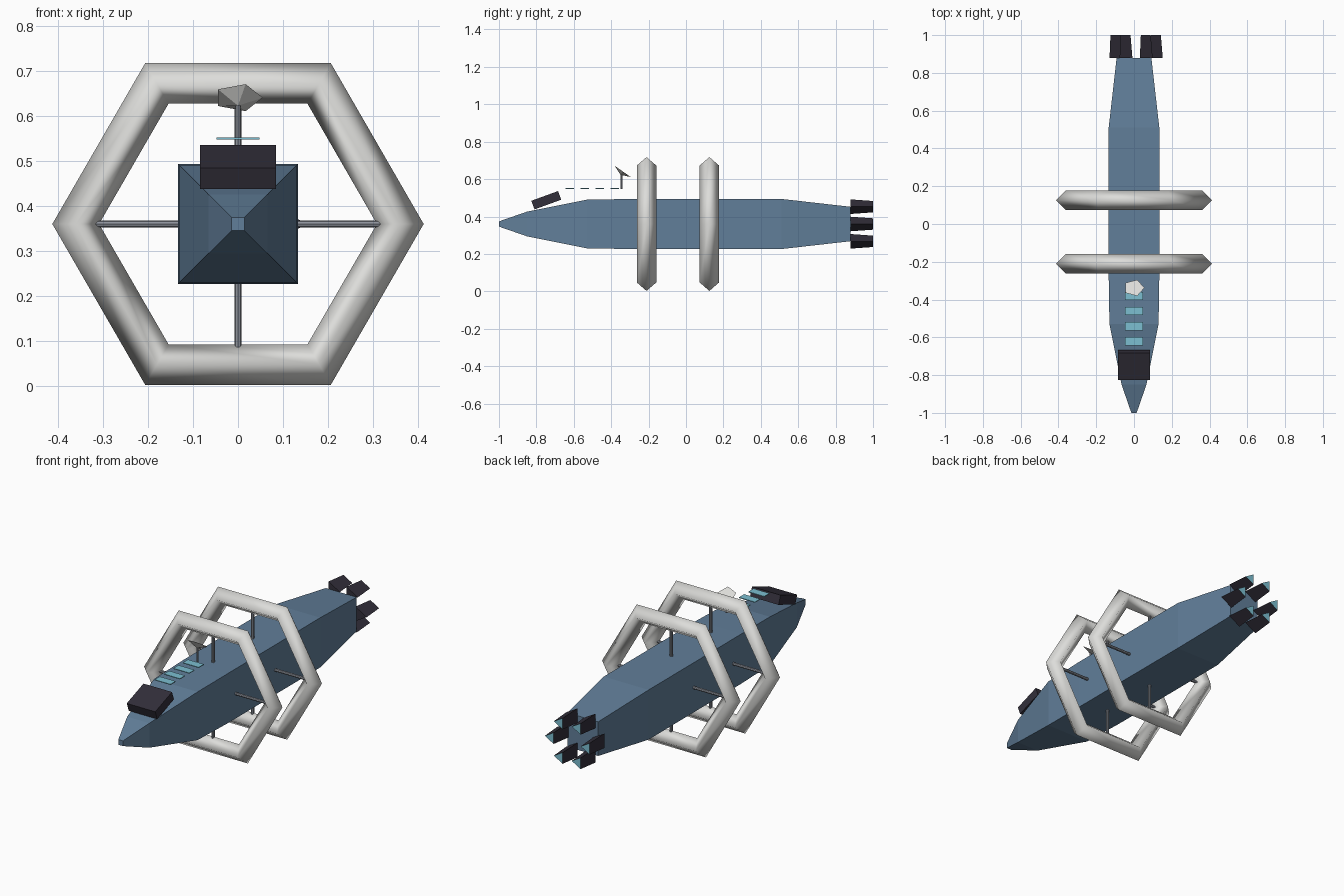
import bpy, bmesh
from math import radians, cos, sin, pi
from mathutils import Matrix, Vector

if "Cube" in bpy.data.objects:
    bpy.data.objects.remove(bpy.data.objects["Cube"])

AXIS_Z = 0.36  # height of the ship's long axis


def material(name, rgb):
    m = bpy.data.materials.new(name)
    m.use_nodes = True
    color = (*rgb, 1)
    m.diffuse_color = color
    m.node_tree.nodes["Principled BSDF"].inputs["Base Color"].default_value = color
    return m


HULL = material("steel blue", (0.12, 0.21, 0.32))
DARK = material("charcoal", (0.032, 0.028, 0.042))
PALE = material("pale grey", (0.72, 0.72, 0.70))
STRUT = material("strut grey", (0.27, 0.29, 0.33))
GLOW = material("cyan", (0.20, 0.52, 0.64))


def make(name, bm, *mats, smooth=False):
    bmesh.ops.recalc_face_normals(bm, faces=bm.faces)
    for f in bm.faces:
        f.smooth = smooth
    mesh = bpy.data.meshes.new(name)
    bm.to_mesh(mesh)
    bm.free()
    for m in mats:
        mesh.materials.append(m)
    obj = bpy.data.objects.new(name, mesh)
    bpy.context.collection.objects.link(obj)
    return obj


def box(name, loc, size, mat, tilt=0):
    bm = bmesh.new()
    matrix = (Matrix.Translation(loc) @ Matrix.Rotation(tilt, 4, 'X')
              @ Matrix.Diagonal((*size, 1)))
    bmesh.ops.create_cube(bm, size=1, matrix=matrix)
    return make(name, bm, mat)


def rod(name, start, end, radius, mat):
    start, end = Vector(start), Vector(end)
    d = end - start
    matrix = Matrix.Translation((start + end) / 2) @ d.to_track_quat('Z', 'Y').to_matrix().to_4x4()
    bm = bmesh.new()
    bmesh.ops.create_cone(bm, cap_ends=True, segments=8, radius1=radius,
                          radius2=radius, depth=d.length, matrix=matrix)
    return make(name, bm, mat)


def loft(bm, rings, closed):
    """Bridge successive vertex loops; close the series or cap its ends."""
    count, n = len(rings), len(rings[0])
    for i in range(count if closed else count - 1):
        a, b = rings[i], rings[(i + 1) % count]
        for j in range(n):
            k = (j + 1) % n
            bm.faces.new((a[j], a[k], b[k], b[j]))
    if not closed:
        bm.faces.new(rings[0])
        bm.faces.new(rings[-1])


# Hull: square section swept through (y, half width) stations
stations = [(-1, 0.014), (-0.85, 0.066), (-0.53, 0.13), (-0.28, 0.134),
            (0.51, 0.134), (0.88, 0.092)]
bm = bmesh.new()
loft(bm, [[bm.verts.new((sx * h, y, AXIS_Z + sz * h))
           for sx, sz in ((-1, -1), (1, -1), (1, 1), (-1, 1))]
          for y, h in stations], closed=False)
make("hull", bm, HULL)

# Habitat rings: hexagons with a diamond section, each on four struts
RING_R, TUBE_R = 0.361, 0.052
for label, y in (("front", -0.211), ("rear", 0.125)):
    bm = bmesh.new()
    loops = []
    for i in range(6):
        a = i * pi / 3
        loop = []
        for j in range(4):
            r = RING_R + TUBE_R * cos(j * pi / 2)
            loop.append(bm.verts.new((r * cos(a), y + TUBE_R * sin(j * pi / 2),
                                      AXIS_Z + r * sin(a))))
        loops.append(loop)
    loft(bm, loops, closed=True)
    make(label + "_ring", bm, PALE, smooth=True)
    rod(label + "_cross_strut", (-0.318, y, AXIS_Z), (0.318, y, AXIS_Z), 0.008, STRUT)
    rod(label + "_upright_strut", (0, y, AXIS_Z - 0.29), (0, y, AXIS_Z + 0.29), 0.008, STRUT)

# Bridge block, tilted to follow the nose
box("bridge", (0, -0.747, 0.487), (0.17, 0.152, 0.049), DARK, radians(20))

# Row of thin panels above the hull
for i in range(4):
    box(f"panel_{i + 1}", (0, -0.621 + i * 0.08, 0.55), (0.095, 0.044, 0.004), GLOW)

# Dish: shallow five-sided cone, point downward, on a mast
rod("dish_mast", (0, -0.345, 0.548), (0, -0.345, 0.628), 0.006, STRUT)
bm = bmesh.new()
tilt = Matrix.Translation((0, -0.338, 0.641)) @ Matrix.Rotation(radians(-35), 4, 'X')
rim = [bm.verts.new(tilt @ Vector((0.055 * cos(i * 2 * pi / 5), 0.055 * sin(i * 2 * pi / 5), 0)))
       for i in range(5)]
tip = bm.verts.new(tilt @ Vector((0, 0, -0.022)))
bm.faces.new(rim)
for i in range(5):
    bm.faces.new((rim[i], rim[(i + 1) % 5], tip))
make("dish", bm, PALE)

# Engines: six three-sided nozzles in a circle, with glowing rear faces
for i in range(6):
    a = i * pi / 3
    cx, cz = 0.107 * cos(a), AXIS_Z + 0.107 * sin(a)
    bm = bmesh.new()
    loft(bm, [[bm.verts.new((cx + r * cos(j * 2 * pi / 3), y, cz + r * sin(j * 2 * pi / 3)))
               for j in range(3)] for y, r in ((0.88, 0.045), (1.0, 0.035))], closed=False)
    for f in bm.faces:
        f.material_index = int(f.calc_center_median().y > 0.99)
    make(f"engine_{i + 1}", bm, DARK, GLOW)
